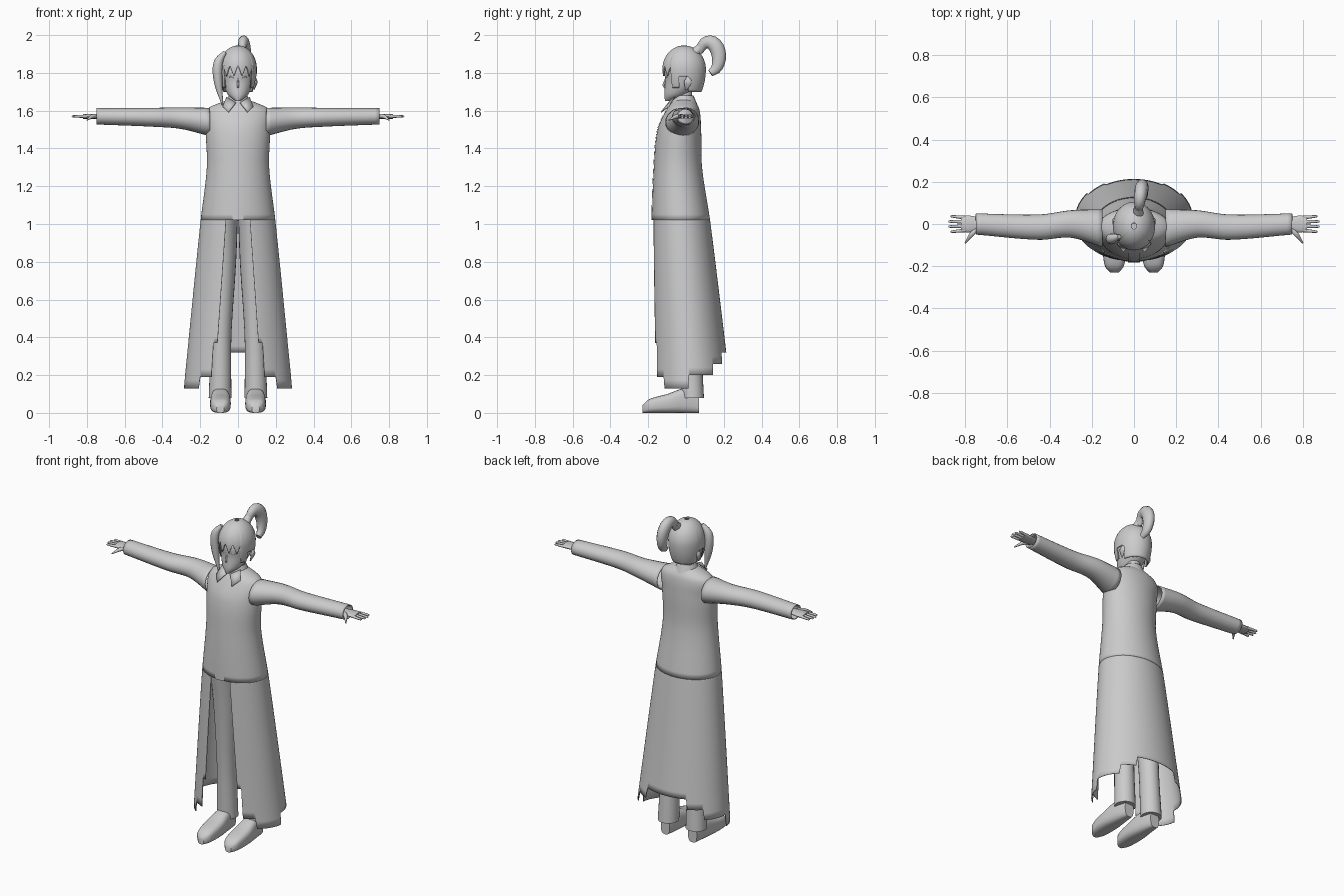
import bpy, bmesh, math
from mathutils import Vector

if "Cube" in bpy.data.objects:
    bpy.data.objects.remove(bpy.data.objects["Cube"])

SHADE = (.6, .6, .6, 1)
grey = bpy.data.materials.new("plain_grey")
grey.use_nodes = True
grey.diffuse_color = SHADE
grey.node_tree.nodes["Principled BSDF"].inputs["Base Color"].default_value = SHADE
parts = []


def sample(keys, position):
    """Smooth interpolation of key rows, ordered by their first value."""
    keys = sorted(keys)
    last = len(keys) - 1
    position = min(max(position, keys[0][0]), keys[last][0])
    i = max(k for k in range(last) if keys[k][0] <= position)
    here, there = keys[i], keys[i + 1]
    before, after = keys[max(i - 1, 0)], keys[min(i + 2, last)]
    span = there[0] - here[0]
    f = (position - here[0]) / span
    ease = f * f * (3 - 2 * f)
    row = []
    for p, a, b, n in list(zip(before, here, there, after))[1:]:
        slope_a = (b - p) / (there[0] - before[0]) * span
        slope_b = (n - a) / (after[0] - here[0]) * span
        bend = f * (1 - f) * ((1 - f) * slope_a - f * slope_b)
        row.append(a + (b - a) * ease + bend)
    return row


def power(value, exponent):
    return math.copysign(abs(value) ** (2 / exponent), value)


def surface(name, rows, closed=False, caps=False, mirror=False, thick=0):
    """Skin a grid of points, optionally closed around, capped, mirrored or thickened."""
    bm = bmesh.new()
    grid = [[bm.verts.new(point) for point in row] for row in rows]
    count = len(grid[0])
    for a, b in zip(grid, grid[1:]):
        for j in range(count if closed else count - 1):
            k = (j + 1) % count
            bm.faces.new((a[j], a[k], b[k], b[j]))
    if caps:
        bm.faces.new(grid[0])
        bm.faces.new(grid[-1])
    bmesh.ops.recalc_face_normals(bm, faces=bm.faces)
    mesh = bpy.data.meshes.new(name)
    bm.to_mesh(mesh)
    bm.free()
    mesh.materials.append(grey)
    part = bpy.data.objects.new(name, mesh)
    bpy.context.collection.objects.link(part)
    if mirror:
        part.modifiers.new("mirror", "MIRROR")
    if thick:
        part.modifiers.new("cloth", "SOLIDIFY").thickness = thick
    parts.append(part)


def shell(name, profile, top, hem, start=lambda z: 0, end=math.pi, exponent=2,
          columns=40, rows=30, thick=0, grow=0):
    """Half wrap from front to back; the profile gives half width, front and back at a height."""
    grid = []
    for i in range(rows + 1):
        line = []
        for j in range(columns + 1):
            around = j / columns
            first = start(0)
            low = hem(first + (end - first) * around)
            z = top + (low - top) * (i / rows) ** 1.5
            width, front, back = profile(z)
            angle = start(z) + (end - start(z)) * around
            x = (width + grow) * power(max(math.sin(angle), 0), exponent)
            depth = (back - front) / 2 + grow
            y = (front + back) / 2 - depth * power(math.cos(angle), exponent)
            line.append((x, y, z))
        grid.append(line)
    surface(name, grid, mirror=True, thick=thick)


def tube(name, axis, keys, exponent=2, steps=24, sides=24, mirror=True, caps=True, thick=0):
    """Loft along an axis; keys hold a position, two centre values and two radii."""
    low, high = min(keys)[0], max(keys)[0]
    grid = []
    for i in range(steps + 1):
        along = low + (high - low) * i / steps
        centre_a, centre_b, radius_a, radius_b = sample(keys, along)
        line = []
        for j in range(sides):
            angle = math.tau * j / sides
            point = [centre_a + radius_a * power(math.cos(angle), exponent),
                     centre_b + radius_b * power(math.sin(angle), exponent)]
            point.insert("xyz".index(axis), along)
            line.append(point)
        grid.append(line)
    surface(name, grid, True, caps, mirror, thick)


def lock(name, points, flat=1, mirror=False, steps=16, sides=12):
    """Tapered sweep through points of x, y, z and radius."""
    keys = [(i, *point) for i, point in enumerate(points)]
    last = len(points) - 1
    path = [sample(keys, last * i / steps) for i in range(steps + 1)]
    reach = Vector(path[-1][:3]) - Vector(path[0][:3])
    sideways = abs(reach.x) > abs(reach.y) + abs(reach.z)
    reference = Vector((0, 0, 1)) if sideways else Vector((1, 0, 0))
    grid = []
    for i, (x, y, z, radius) in enumerate(path):
        before, after = path[max(i - 1, 0)], path[min(i + 1, steps)]
        direction = (Vector(after[:3]) - Vector(before[:3])).normalized()
        side = direction.cross(reference).normalized()
        up = side.cross(direction) * flat
        angles = [math.tau * k / sides for k in range(sides)]
        grid.append([Vector((x, y, z)) + radius * (side * math.cos(a) + up * math.sin(a))
                     for a in angles])
    surface(name, grid, True, True, mirror)


# Long coat: body, placket and split skirt share one profile
COAT_KEYS = [(1.66, .05, -.06, .04), (1.61, .16, -.1, .07), (1.5, .17, -.15, .08),
             (1.3, .165, -.17, .085), (1, .2, -.18, .13), (.1, .29, -.18, .24)]
WAIST = 1.02


def coat(z):
    return sample(COAT_KEYS, z)


def slit(z):
    half_gap = min(.065 + .07 * (1 - z), .11)
    return math.asin(half_gap / coat(z)[0])


def skirt_hem(angle):
    steps = [(.5, .37), (.8, .19), (1.5, .13), (2.2, .2), (2.6, .26), (4, .32)]
    return next(height for limit, height in steps if angle < limit)


shell("coat_body", coat, 1.66, lambda angle: WAIST, thick=.004)
shell("coat_placket", coat, 1.62, lambda angle: WAIST, end=.15, columns=4, grow=.003)
shell("coat_skirt", coat, WAIST, skirt_hem, start=slit, columns=90, thick=.004)

# Sleeves with open cuffs
tube("sleeve", "x", [(.15, -.02, 1.54, .09, .075), (.3, 0, 1.56, .065, .057),
                     (.45, -.015, 1.565, .06, .05), (.75, 0, 1.57, .05, .043)],
     caps=False, thick=.006)

# Hands
HAND = 1.57
tube("palm", "x", [(x, 0, HAND, width, .013) for x, width in ((.7, .02), (.78, .04), (.82, .035))])
for i in range(4):
    y = .02 * i - .03
    tip = .885 - .01 * abs(i - 1.5)
    lock("finger", [(.8, y, HAND, .009), (tip - .01, y * 1.2, HAND, .006),
                    (tip, y * 1.2, HAND, .002)], mirror=True)
lock("thumb", [(.74, -.02, HAND, .012), (.77, -.05, HAND, .011), (.8, -.09, 1.55, .003)],
     mirror=True)

# Trousers and shoes
tube("trouser_leg", "z", [(1.06, .08, -.02, .08, .1), (.8, .08, 0, .07, .08),
                          (.4, .09, .02, .055, .06), (.08, .095, .035, .06, .06)])
tube("shoe", "y", [(y, .093, height, width, height) for y, width, height in
                   ((-.23, .02, .02), (-.2, .045, .035), (-.1, .055, .05),
                    (0, .045, .065), (.07, .03, .05))], exponent=3)


# Neck and collar
def collar_ring(name, rings, **options):
    tube(name, "z", [(z, 0, -.01, r, r) for z, r in rings], mirror=False, **options)


collar_ring("neck", [(1.6, .045), (1.74, .04)])
collar_ring("collar_band", [(1.62, .075), (1.68, .05)], caps=False, thick=.005)
surface("collar_flap", [[(.01, -.09, 1.64), (.06, -.06, 1.67)],
                        [(.05, -.13, 1.59), (.08, -.09, 1.62)]], mirror=True, thick=.005)

# Head, face and ears
FACE_KEYS = [(1.65, .01, -.11, -.08), (1.68, .05, -.115, 0), (1.75, .08, -.11, .07),
             (1.82, .085, -.11, .08), (1.92, .03, -.05, .03)]
shell("head", lambda z: sample(FACE_KEYS, z), 1.92, lambda angle: 1.65)
lock("nose", [(0, -.108, 1.77, .003), (0, -.118, 1.735, .006), (0, -.11, 1.72, .003)])
lock("eyelid", [(.02, -.107, 1.77, .002), (.04, -.1, 1.78, .003), (.06, -.08, 1.77, .002)],
     mirror=True)
lock("ear", [(.09, .01, 1.78, .006), (.095, .01, 1.75, .02), (.085, 0, 1.71, .004)],
     flat=.4, mirror=True)


# Hair cap with a pointed fringe
def hair(z):
    crown = 1.82
    height = .125 if z > crown else .2
    size = .1 * math.sqrt(max(1 - ((z - crown) / height) ** 2, 0))
    return size, -.01 - size * 1.15, size * 1.15 - .01


def hair_hem(angle):
    if angle < .9:
        return 1.78 + .06 * abs(angle / .45 % 1 * 2 - 1)
    if angle < 1.3:
        return 1.72
    return 1.78 if angle < 1.8 else 1.7


shell("hair_cap", hair, 1.944, hair_hem, columns=80, thick=.006)

# Long side lock and curled tail
lock("side_lock", [(-.07, -.06, 1.91, .01), (-.105, -.07, 1.85, .025),
                   (-.105, -.07, 1.75, .022), (-.08, -.07, 1.62, .002)])
lock("hair_tie", [(.02, .05, 1.91, .025), (.02, .08, 1.94, .02)])
tail = []
for i in range(7):
    turn = math.radians(40 * i - 70)
    thickness = .005 + .035 * math.sin(math.pi * (i + 1) / 8)
    tail.append((.02 + .005 * i, .12 + .055 * math.sin(turn), 1.88 + .083 * math.cos(turn), thickness))
lock("hair_tail", tail, flat=.8)

# Smooth shading with sharp edges kept
bpy.ops.object.select_all(action="DESELECT")
for part in parts:
    part.select_set(True)
bpy.context.view_layer.objects.active = parts[0]
bpy.ops.object.shade_smooth_by_angle(angle=math.radians(40))
